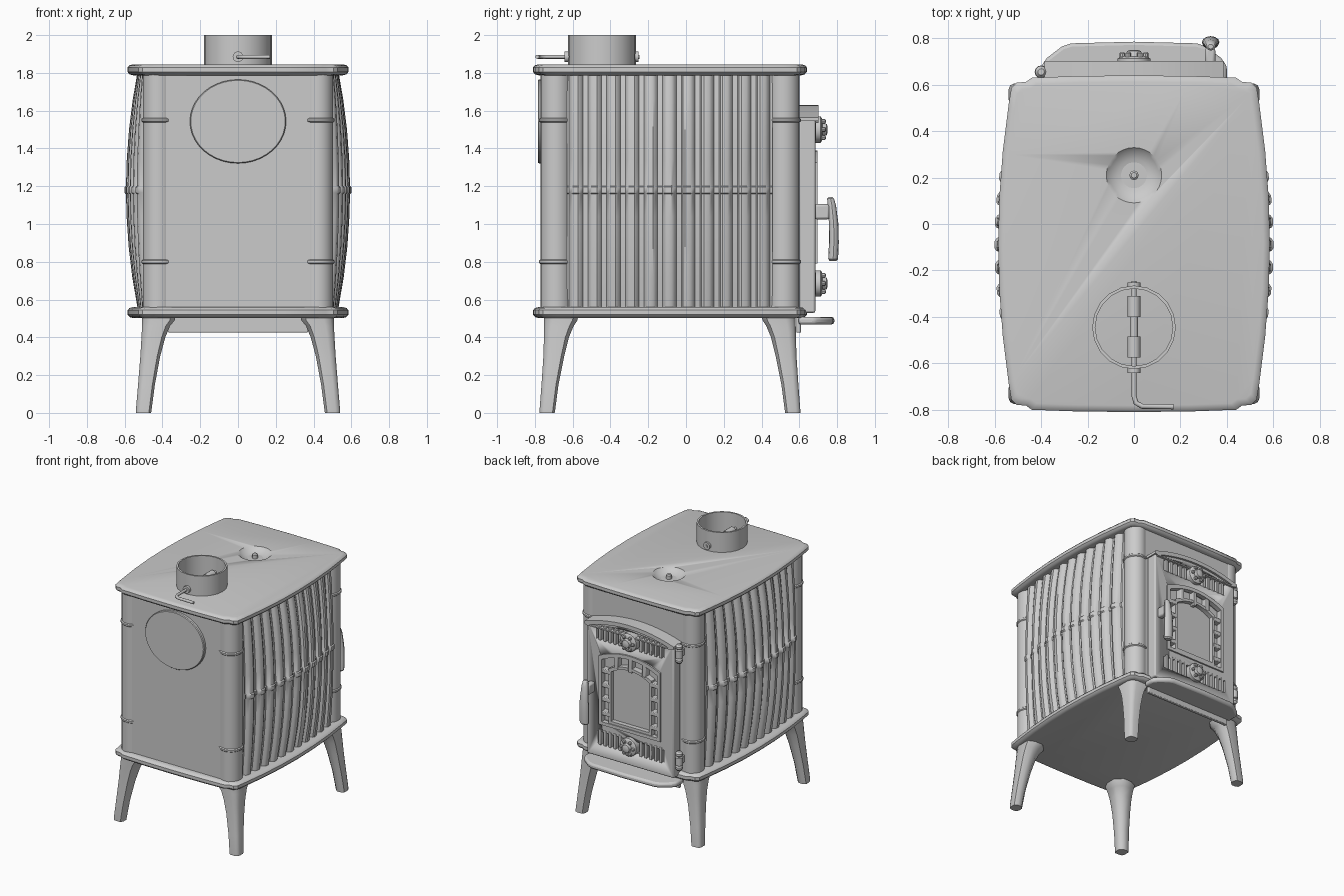
import bpy, bmesh
from math import sin, cos, pi

if "Cube" in bpy.data.objects:
    bpy.data.objects.remove(bpy.data.objects["Cube"])

YC = -0.085  # centre of the firebox in y


def mesh(name, verts, faces, angle=0.6):
    me = bpy.data.meshes.new(name)
    me.from_pydata(verts, [], faces)
    bm = bmesh.new()
    bm.from_mesh(me)
    bmesh.ops.recalc_face_normals(bm, faces=bm.faces)
    bm.to_mesh(me)
    bm.free()
    ob = bpy.data.objects.new(name, me)
    bpy.context.collection.objects.link(ob)
    me.shade_smooth()
    me.set_sharp_from_angle(angle=angle)
    return ob


def loft(name, rings, closed=False, angle=0.6):
    n, m = len(rings[0]), len(rings)
    verts = [p for r in rings for p in r]
    faces = [(i * n + j, i * n + (j + 1) % n, (i + 1) % m * n + (j + 1) % n, (i + 1) % m * n + j)
             for i in range(m if closed else m - 1) for j in range(n)]
    if not closed:
        faces += [tuple(range(n)), tuple(range((m - 1) * n, m * n))]
    return mesh(name, verts, faces, angle)


def lathe(name, c, prof, n=24, axis='z', closed=False):
    rings = []
    for r, h in prof:
        ring = []
        for k in range(n):
            a, b = r * cos(2 * pi * k / n), r * sin(2 * pi * k / n)
            p = (a, b, h) if axis == 'z' else (a, h, b)
            ring.append(tuple(c[i] + p[i] for i in range(3)))
        rings.append(ring)
    return loft(name, rings, closed)


def bevel(ob, w, seg=2):
    if w:
        m = ob.modifiers.new('bevel', 'BEVEL')
        m.width, m.segments, m.limit_method = w, seg, 'ANGLE'
    return ob


def box(name, x0, x1, y0, y1, z0, z1, w=0.0):
    return bevel(loft(name, [[(x0, y0, z), (x1, y0, z), (x1, y1, z), (x0, y1, z)] for z in (z0, z1)]), w)


def prism(name, outline, y0, y1, w=0.0):
    return bevel(loft(name, [[(x, y, z) for x, z in outline] for y in (y0, y1)]), w)


def arch(hw, z0, z1, rise, n=12):
    """Outline with a flat bottom and a bowed top."""
    top = [(hw * (1 - 2 * k / n), z1 + rise * (1 - (1 - 2 * k / n) ** 2)) for k in range(n + 1)]
    return [(-hw, z0), (hw, z0)] + top


def cut(ob, cutter):
    m = ob.modifiers.new('cut', 'BOOLEAN')
    m.operation, m.solver, m.object = 'DIFFERENCE', 'EXACT', cutter
    cutter.hide_render = True
    cutter.hide_set(True)


def frame(name, outer, inner, y0, y1):
    rings = [[(x, y, z) for x, z in o] for o, y in ((outer, y0), (outer, y1), (inner, y1), (inner, y0))]
    return loft(name, rings, closed=True)


# top and bottom plates with notched corners and bowed sides
quarter = [(0.585, 0), (0.58, 0.2), (0.565, 0.4), (0.54, 0.6), (0.528, 0.672), (0.505, 0.694),
           (0.465, 0.697), (0.44, 0.715), (0.25, 0.722), (0, 0.725)]
half = quarter + [(-x, y) for x, y in quarter[-2::-1]]
outline = half + [(x, -y) for x, y in half[-2:0:-1]]


def plate(name, z):
    prof = [(-0.03, 0.03), (-0.025, 0.012), (-0.012, 0), (0.012, 0), (0.023, 0.01), (0.028, 0.028)]
    return loft(name, [[(x * (1 - i / 0.585), YC + y * (1 - i / 0.725), z + h) for x, y in outline]
                       for h, i in prof])


top = plate('top_plate', 1.817)
plate('bottom_plate', 0.532)

# shallow dish and knob in the top plate
cut(top, lathe('dish_cutter', (0, 0.21, 0), [(0.02, 1.805), (0.07, 1.812), (0.105, 1.83), (0.12, 1.846), (0.122, 1.9)], 32))
lathe('dish_knob', (0, 0.21, 0), [(0.02, 1.8), (0.02, 1.838), (0.012, 1.845)], 12)

# firebox, oval back cover
box('firebox', -0.44, 0.44, -0.76, 0.595, 0.53, 1.81)
loft('back_cover', [[(0.255 * s * cos(k * pi / 20), y, 1.543 + 0.222 * s * sin(k * pi / 20)) for k in range(40)]
                    for y, s in ((-0.755, 1), (-0.778, 1), (-0.784, 0.98))])

# fluted side panels with a raised band at mid height
flute = [(0, -0.028), (0.12, -0.028), (0.2, -0.008), (0.32, 0), (0.6, 0), (0.75, -0.01), (0.85, -0.028)]
rows = [(0.55, 0), (0.72, 0), (0.88, 0), (1.04, 0), (1.158, 0), (1.165, 0.008), (1.195, 0.008), (1.202, 0),
        (1.34, 0), (1.5, 0), (1.66, 0), (1.8, 0)]
for s, side in ((1, 'right'), (-1, 'left')):
    cols = [((i + t) * 0.099, d) for i in range(11) for t, d in flute] + [(1.089, -0.028)]
    n = len(cols)
    verts = []
    for z, e in rows:
        w = 1 - ((z - 1.18) / 0.62) ** 2
        for u, d in cols:
            b = 1 - (2 * u / 1.089 - 1) ** 2
            verts.append((s * (0.5 + 0.033 * b + w * (0.02 + 0.04 * b) + d + e), -0.63 + u, z))
    faces = [(i * n + j, i * n + j + 1, (i + 1) * n + j + 1, (i + 1) * n + j)
             for i in range(len(rows) - 1) for j in range(n - 1)]
    panel = mesh('side_panel_' + side, verts, faces)
    if sum(p.normal.x for p in panel.data.polygons) * s < 0:
        panel.data.flip_normals()

# corner columns with rings, and splayed legs
for sx in (1, -1):
    for sy in (1, -1):
        r, g = 0.083, 0.09
        prof = [(r, 0.54)]
        for z in (0.8, 1.55):
            prof += [(r, z - 0.012), (g, z - 0.006), (g, z + 0.006), (r, z + 0.012)]
        lathe('corner_column', (sx * 0.421, YC + sy * 0.603, 0), prof + [(r, 1.8)], 20)
        rings = []
        for z, x0, x1, y0, y1 in ((0, 0.46, 0.54, 0.61, 0.69), (0.02, 0.457, 0.54, 0.607, 0.69),
                                  (0.15, 0.44, 0.529, 0.59, 0.68), (0.3, 0.412, 0.517, 0.56, 0.67),
                                  (0.4, 0.385, 0.511, 0.535, 0.667), (0.46, 0.36, 0.508, 0.51, 0.666),
                                  (0.49, 0.335, 0.507, 0.49, 0.666), (0.515, 0.33, 0.507, 0.485, 0.666)):
            c = 0.3 * (x1 - x0)
            pts = [(x0, y0 + c), (x0 + c, y0), (x1 - c, y0), (x1, y0 + c / 2), (x1, y1 - c),
                   (x1 - c * 0.3, y1 - c * 0.3), (x1 - c, y1), (x0 + c / 2, y1), (x0, y1 - c)]
            rings.append([(sx * x, YC + sy * y, z) for x, y in pts])
        loft('leg', rings, angle=0.9)

# flue collar with damper rod
lathe('flue_collar', (0, -0.445, 0), [(0.18, 1.84), (0.18, 2.0), (0.167, 2.0), (0.167, 1.84)], 20, closed=True)
cu = bpy.data.curves.new('damper_rod', 'CURVE')
cu.dimensions, cu.bevel_depth, cu.bevel_resolution, cu.use_fill_caps = '3D', 0.011, 2, True
path = [(0, -0.245, 1.885), (0, -0.74, 1.885), (0.008, -0.77, 1.885), (0.035, -0.785, 1.885), (0.17, -0.787, 1.885)]
sp = cu.splines.new('POLY')
sp.points.add(len(path) - 1)
for p, q in zip(sp.points, path):
    p.co = (*q, 1)
bpy.context.collection.objects.link(bpy.data.objects.new('damper_rod', cu))
for y0, y1, r in ((-0.4, -0.31, 0.028), (-0.575, -0.485, 0.028), (-0.485, -0.4, 0.017),
                  (-0.642, -0.615, 0.028), (-0.275, -0.252, 0.028)):
    lathe('damper_sleeve', (0, 0, 1.885), [(r, y0), (r, y1)], 14, 'y')

# ash shelf under the door
shelf = [(-0.4, 0.595), (-0.4, 0.68), (-0.375, 0.715), (-0.31, 0.765), (-0.27, 0.778), (0, 0.785)]
shelf += [(-x, y) for x, y in shelf[-2::-1]]
bevel(loft('ash_shelf', [[(x, y, z) for x, y in shelf] for z in (0.468, 0.508)]), 0.014)
box('shelf_bracket', -0.37, 0.37, 0.585, 0.61, 0.425, 0.53, 0.005)

# door with window and vent recesses
door = prism('door', arch(0.375, 0.53, 1.56, 0.06), 0.6, 0.685, 0.01)
cut(door, prism('window_cutter', arch(0.245, 0.81, 1.31, 0.06), 0.645, 0.8))
for z in (1.5, 0.685):
    rise = 0.03 if z > 1 else 0
    cut(door, prism('vent_cutter', arch(0.29, z - 0.055, z + 0.045, rise), 0.66, 0.8))
frame('door_crown', arch(0.385, 1.545, 1.565, 0.065), arch(0.36, 1.535, 1.54, 0.06), 0.6, 0.702)
frame('window_trim', arch(0.265, 0.79, 1.325, 0.063), arch(0.24, 0.815, 1.3, 0.06), 0.66, 0.697)

# inner window grate with glass and connecting tabs
frame('window_grate', arch(0.185, 0.815, 1.24, 0.05), arch(0.165, 0.835, 1.22, 0.05), 0.64, 0.69)
prism('window_glass', arch(0.17, 0.83, 1.225, 0.05), 0.64, 0.655)
for k in range(4):
    z = 0.88 + 0.11 * k
    for s in (1, -1):
        a, b = sorted((s * 0.175, s * 0.25))
        box('grate_tab', a, b, 0.64, 0.692, z - 0.016, z + 0.016, 0.005)
for x in (-0.12, 0, 0.12):
    box('grate_tab', x - 0.016, x + 0.016, 0.64, 0.692, 1.255, 1.365, 0.005)

# air vents: bars and round control knobs
for z in (1.5, 0.685):
    for s in (1, -1):
        for k in range(5):
            x = s * (0.09 + 0.043 * k)
            box('vent_bar', x - 0.012, x + 0.012, 0.65, 0.688, z - 0.06, z + 0.06, 0.004)
    lathe('vent_knob', (0, 0, z), [(0.07, 0.65), (0.07, 0.712), (0.06, 0.72), (0.035, 0.722),
                                   (0.03, 0.745), (0.015, 0.75)], 20, 'y')
    for k in range(6):
        x, h = 0.05 * cos(k * pi / 3), 0.05 * sin(k * pi / 3)
        lathe('knob_stud', (x, 0, z + h), [(0.012, 0.71), (0.012, 0.735), (0.007, 0.74)], 8, 'y')

# hinges on the left
for z in (1.5, 0.665):
    lathe('hinge', (-0.4, 0.655, z), [(0.014, -0.075), (0.026, -0.06), (0.026, -0.045), (0.018, -0.035), (0.028, -0.03),
                                      (0.028, 0.03), (0.018, 0.035), (0.026, 0.045), (0.026, 0.06), (0.014, 0.075)], 12)
    box('hinge_arm', -0.41, -0.34, 0.6, 0.665, z - 0.03, z + 0.03, 0.006)

# door handle on the right
box('handle_stub', 0.305, 0.35, 0.68, 0.76, 1.025, 1.105, 0.012)
rings = []
for z, y, hy, hx in ((0.805, 0.778, 0.018, 0.025), (0.815, 0.779, 0.026, 0.036), (0.9, 0.783, 0.026, 0.038),
                     (1.0, 0.782, 0.025, 0.034), (1.1, 0.772, 0.022, 0.026), (1.135, 0.765, 0.018, 0.02),
                     (1.142, 0.764, 0.01, 0.012)):
    rings.append([(0.33 + hx * cos(k * pi / 6), y + hy * sin(k * pi / 6), z) for k in range(12)])
loft('handle_grip', rings)
